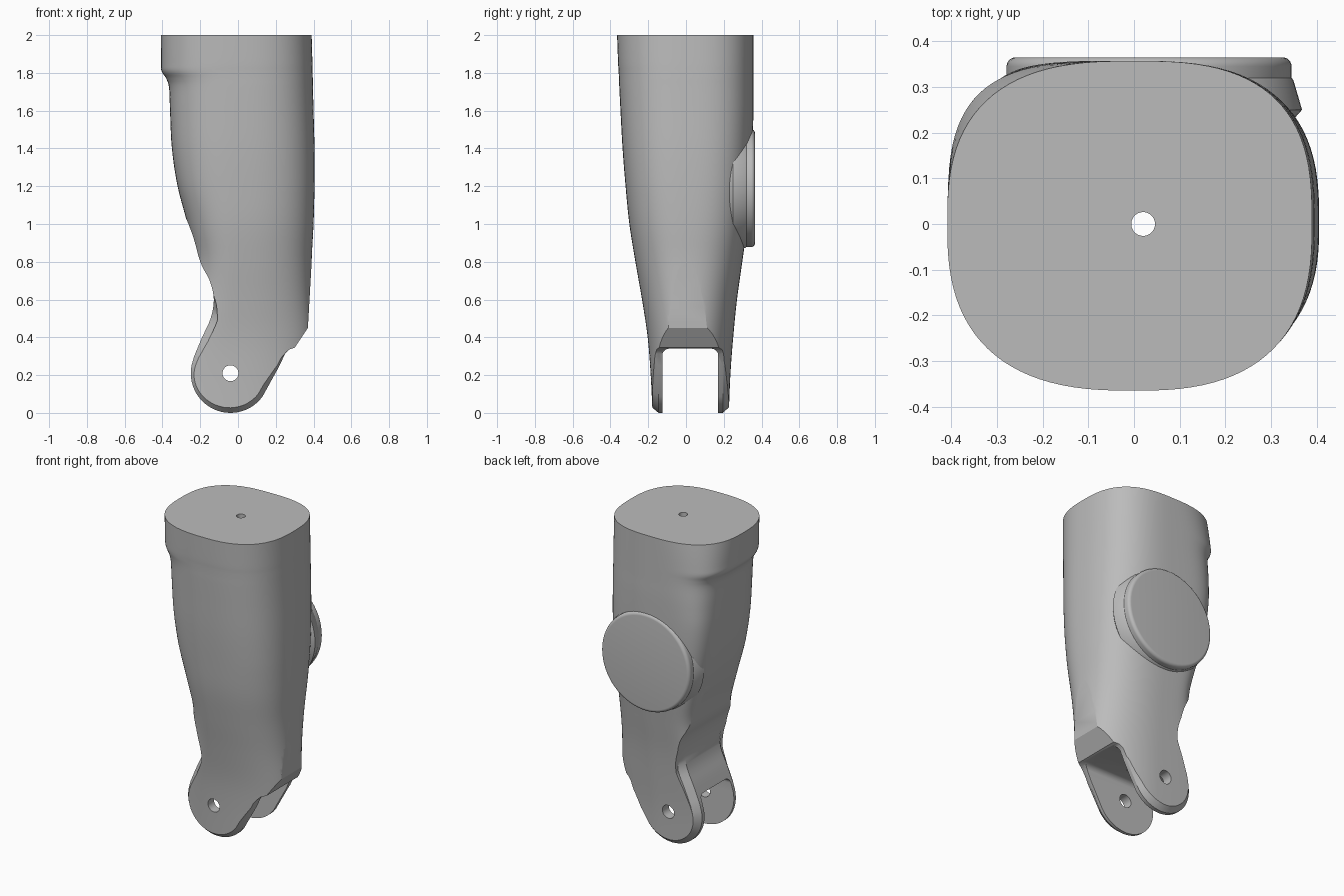
import bpy, bmesh, math
from mathutils import Vector

cube = bpy.data.objects.get("Cube")
if cube:
    bpy.data.objects.remove(cube, do_unlink=True)

grey = bpy.data.materials.new("plain grey")
grey.use_nodes = True
colour = (0.5, 0.5, 0.5, 1)
grey.diffuse_color = colour
grey.node_tree.nodes["Principled BSDF"].inputs["Base Color"].default_value = colour


def skin(name, rings):
    """Join equal closed rings into a capped solid."""
    bm = bmesh.new()
    loops = [[bm.verts.new(p) for p in ring] for ring in rings]
    count = len(loops[0])
    for a, b in zip(loops, loops[1:]):
        for i in range(count):
            j = (i + 1) % count
            bm.faces.new((a[i], a[j], b[j], b[i]))
    bm.faces.new(loops[0][::-1])
    bm.faces.new(loops[-1])
    bmesh.ops.recalc_face_normals(bm, faces=bm.faces)
    mesh = bpy.data.meshes.new(name)
    bm.to_mesh(mesh)
    bm.free()
    mesh.materials.append(grey)
    obj = bpy.data.objects.new(name, mesh)
    bpy.context.collection.objects.link(obj)
    return obj


def lathe(name, profile, place):
    """Turn (distance, radius) pairs about an axis set by place."""
    turns = [math.tau * i / 64 for i in range(64)]
    return skin(name, [[place(d, r * math.cos(t), r * math.sin(t)) for t in turns]
                       for d, r in profile])


def spline(keys, steps):
    """Smooth curve through a list of tuples."""
    keys = [Vector(k) for k in keys]
    out = []
    for i in range(len(keys) - 1):
        b, c = keys[i], keys[i + 1]
        a, d = keys[max(i - 1, 0)], keys[min(i + 2, len(keys) - 1)]
        for s in range(steps):
            t = s / steps
            out.append(b + (c - a) * t / 2 + (a * 2 - b * 5 + c * 4 - d) * t * t / 2
                       + (b * 3 - a - c * 3 + d) * t ** 3 / 2)
    return out + [keys[-1]]


def clamp(v):
    return max(0, min(1, v))


def boolean(target, cutter, operation):
    cutter.hide_render = True
    mod = target.modifiers.new("cut", "BOOLEAN")
    mod.operation, mod.solver, mod.object = operation, "EXACT", cutter
    bpy.context.view_layer.objects.active = target
    bpy.ops.object.modifier_apply(modifier=mod.name)
    bpy.data.objects.remove(cutter, do_unlink=True)


def smooth(obj):
    bpy.ops.object.select_all(action="DESELECT")
    obj.select_set(True)
    bpy.context.view_layer.objects.active = obj
    bpy.ops.object.shade_smooth_by_angle(angle=math.radians(28))


# Body: rounded sections, each with height, left, right, front and back reach
sections = [(-0.05, -0.45, 0.4, -0.175, 0.225), (0.2, -0.45, 0.4, -0.187, 0.235),
            (0.4, -0.4, 0.4, -0.203, 0.25), (0.6, -0.27, 0.39, -0.233, 0.27),
            (0.8, -0.23, 0.39, -0.268, 0.298), (1.0, -0.268, 0.4, -0.3, 0.325),
            (1.2, -0.32, 0.405, -0.32, 0.34), (1.4, -0.35, 0.405, -0.336, 0.352),
            (1.6, -0.36, 0.4, -0.347, 0.357), (1.72, -0.365, 0.397, -0.353, 0.357),
            (1.77, -0.38, 0.396, -0.355, 0.357), (1.81, -0.405, 0.395, -0.357, 0.357),
            (1.86, -0.408, 0.394, -0.36, 0.357), (2.0, -0.409, 0.39, -0.365, 0.357)]


def section_ring(z, left, right, front, back):
    ring = []
    low = clamp(1.2 - z)
    for i in range(96):
        t = math.tau * (i + 0.5) / 96
        c, s = math.cos(t), math.sin(t)
        if s < 0:
            n = 2.6 - 0.4 * low
        elif c > 0:
            n = 2.8 - 0.7 * low
        else:
            n = 2.7 + 2 * clamp((2 - z) / 0.5)
        x = (right if c > 0 else left) * abs(c) ** (2 / n)
        y = (back if s > 0 else front) * abs(s) ** (2 / n)
        ring.append((x, y, z))
    return ring


body = skin("limb_body", [section_ring(*row) for row in spline(sections, 5)])

# Side outline that trims the waist and the rounded lugs
pivot = Vector((-0.04, 0.21))
outline = [Vector((0.6, 2.1)), Vector((-0.6, 2.1))]
outline += spline([(-0.45, 1.4), (-0.262, 1.0), (-0.2, 0.8), (-0.15, 0.7), (-0.128, 0.6),
                   (-0.145, 0.5), (-0.19, 0.4), (-0.232, 0.3)], 4)
for degrees in range(168, 325, 6):
    a = math.radians(degrees)
    outline.append(pivot + 0.21 * Vector((math.cos(a), math.sin(a))))
outline += [Vector(p) for p in ((0.22, 0.25), (0.25, 0.315), (0.27, 0.335), (0.3, 0.345),
                                (0.37, 0.45), (0.39, 0.8), (0.45, 1.0), (0.6, 1.4))]


def inset(amount):
    """Shrink the lug part of the outline, fading out up the limb."""
    out = []
    for i, p in enumerate(outline):
        d = (outline[(i + 1) % len(outline)] - outline[i - 1]).normalized()
        top = 0.62 if p.x < 0 else 0.32
        out.append(p + Vector((-d.y, d.x)) * amount * clamp((top - p.y) / 0.12))
    return out


trim_rings = []
for y, amount in ((-0.6, 0.037), (-0.19, 0.037), (-0.145, 0), (0.195, 0),
                  (0.235, 0.037), (0.6, 0.037)):
    trim_rings.append([(p.x, y, p.y) for p in inset(amount)])
boolean(body, skin("outline_trim", trim_rings), "INTERSECT")

# Slot between the lugs, with rounded upper corners
slot = [(-0.125, -0.2), (0.17, -0.2)]
for cy, start in ((0.135, 0), (-0.09, 90)):
    for k in range(6):
        a = math.radians(start + 18 * k)
        slot.append((cy + 0.035 * math.cos(a), 0.305 + 0.035 * math.sin(a)))
boolean(body, skin("slot_cutter", [[(x, y, z) for y, z in slot] for x in (-0.8, 0.8)]),
        "DIFFERENCE")

# Pin hole through the lugs and bore down the middle
boolean(body, lathe("pin_cutter", ((-0.7, 0.042), (0.7, 0.042)),
                    lambda d, u, v: (pivot.x + u, d, pivot.y + v)), "DIFFERENCE")
boolean(body, lathe("bore_cutter", ((0.1, 0.026), (2.2, 0.026)),
                    lambda d, u, v: (0.02 + u, v, d)), "DIFFERENCE")
smooth(body)

# Round cap on the back with a softened rim and flared collar
rim = [(0.345 + 0.02 * math.sin(a), 0.292 + 0.02 * math.cos(a))
       for a in (math.radians(15 * k) for k in range(7))]
cap = lathe("back_cap", [(0.2, 0.29), (0.25, 0.335), (0.315, 0.316), (0.32, 0.312)] + rim,
            lambda d, u, v: (0.033 + u, d, 1.19 + v))
smooth(cap)
